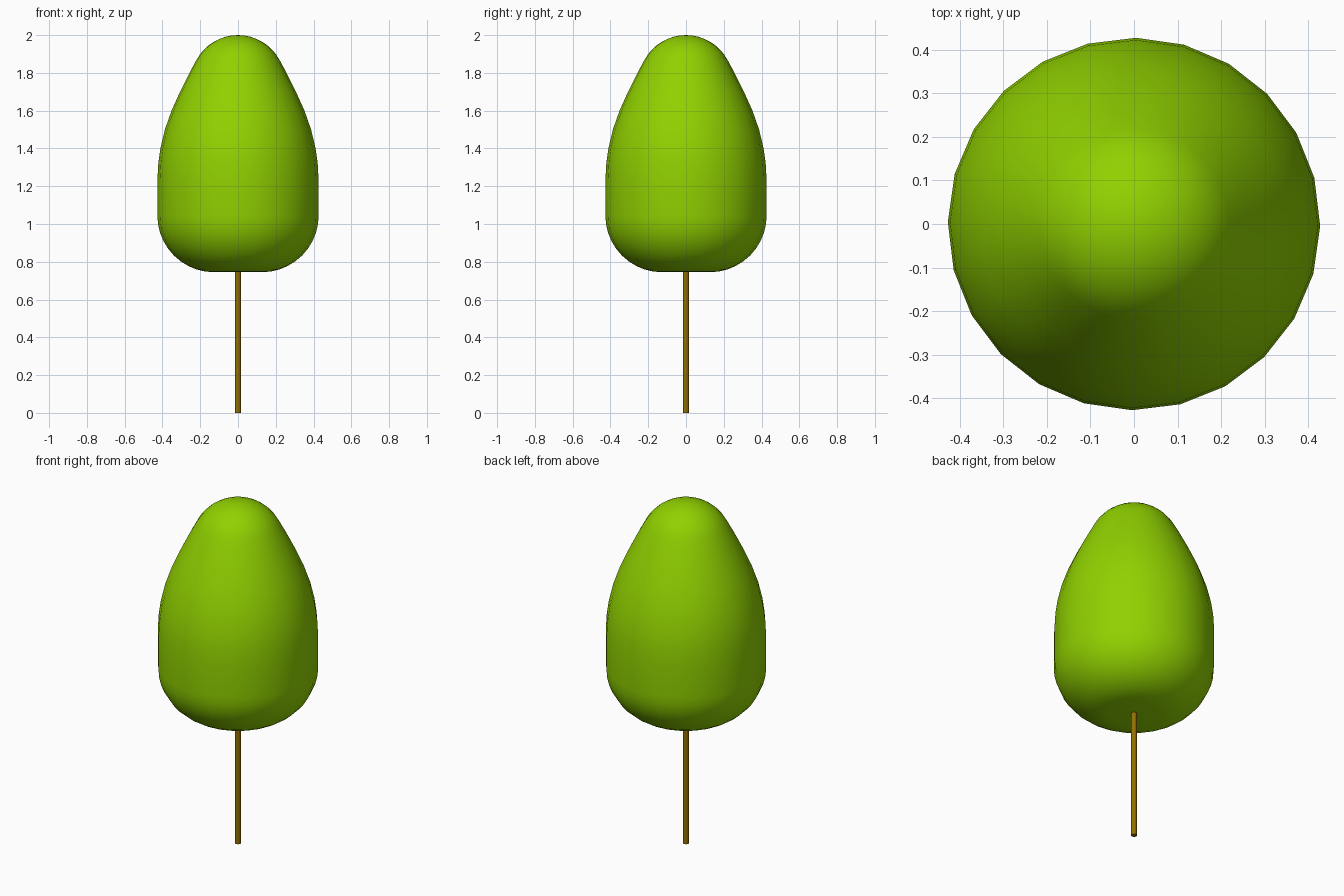
import bpy, bmesh, math

if "Cube" in bpy.data.objects:
    bpy.data.objects.remove(bpy.data.objects["Cube"])

def material(name, rgb):
    m = bpy.data.materials.new(name)
    m.diffuse_color = (*rgb, 1)
    m.use_nodes = True
    m.node_tree.nodes["Principled BSDF"].inputs["Base Color"].default_value = m.diffuse_color
    return m

def arc(r, z, rx, rz, start, end, steps):
    """Elliptical arc in the (radius, z) plane, angles in degrees."""
    pts = []
    for i in range(steps + 1):
        a = math.radians(start + (end - start) * i / steps)
        pts.append((r + rx * math.cos(a), z + rz * math.sin(a)))
    return pts

def lathe(name, profile, sides, mat, turn=0.0, angle=60):
    """Revolve (radius, z) points, starting and ending on the axis."""
    bm = bmesh.new()
    verts = [bm.verts.new((r, 0, z)) for r, z in profile]
    edges = [bm.edges.new(p) for p in zip(verts, verts[1:])]
    bmesh.ops.spin(bm, geom=verts + edges, cent=(0, 0, 0), axis=(0, 0, 1),
                   angle=math.tau, steps=sides, use_duplicate=False)
    bmesh.ops.remove_doubles(bm, verts=bm.verts, dist=1e-4)
    bmesh.ops.recalc_face_normals(bm, faces=bm.faces)
    mesh = bpy.data.meshes.new(name)
    bm.to_mesh(mesh)
    bm.free()
    mesh.materials.append(mat)
    obj = bpy.data.objects.new(name, mesh)
    bpy.context.collection.objects.link(obj)
    obj.rotation_euler.z = turn
    bpy.ops.object.select_all(action='DESELECT')
    obj.select_set(True)
    bpy.context.view_layer.objects.active = obj
    bpy.ops.object.shade_smooth_by_angle(angle=math.radians(angle))
    return obj

green = material("leaf_green", (0.28, 0.64, 0.0))
brown = material("bark_brown", (0.30, 0.16, 0.0))

# Egg-shaped crown: flat underside, rounded base, tapering flank, domed top
crown = [(0, .745)]
crown += arc(.127, 1.045, .3, .3, -90, 0, 10)
crown += [(.427, 1.23), (.422, 1.32), (.411, 1.40), (.387, 1.50),
          (.352, 1.60), (.307, 1.70), (.257, 1.80)]
crown += arc(0, 1.75, .25, .25, 29, 90, 8)
lathe("crown", crown, 24, green, math.radians(-0.6))

# Thin trunk
lathe("trunk", [(0, 0), (.016, 0), (.016, .75), (0, .75)], 12, brown)
